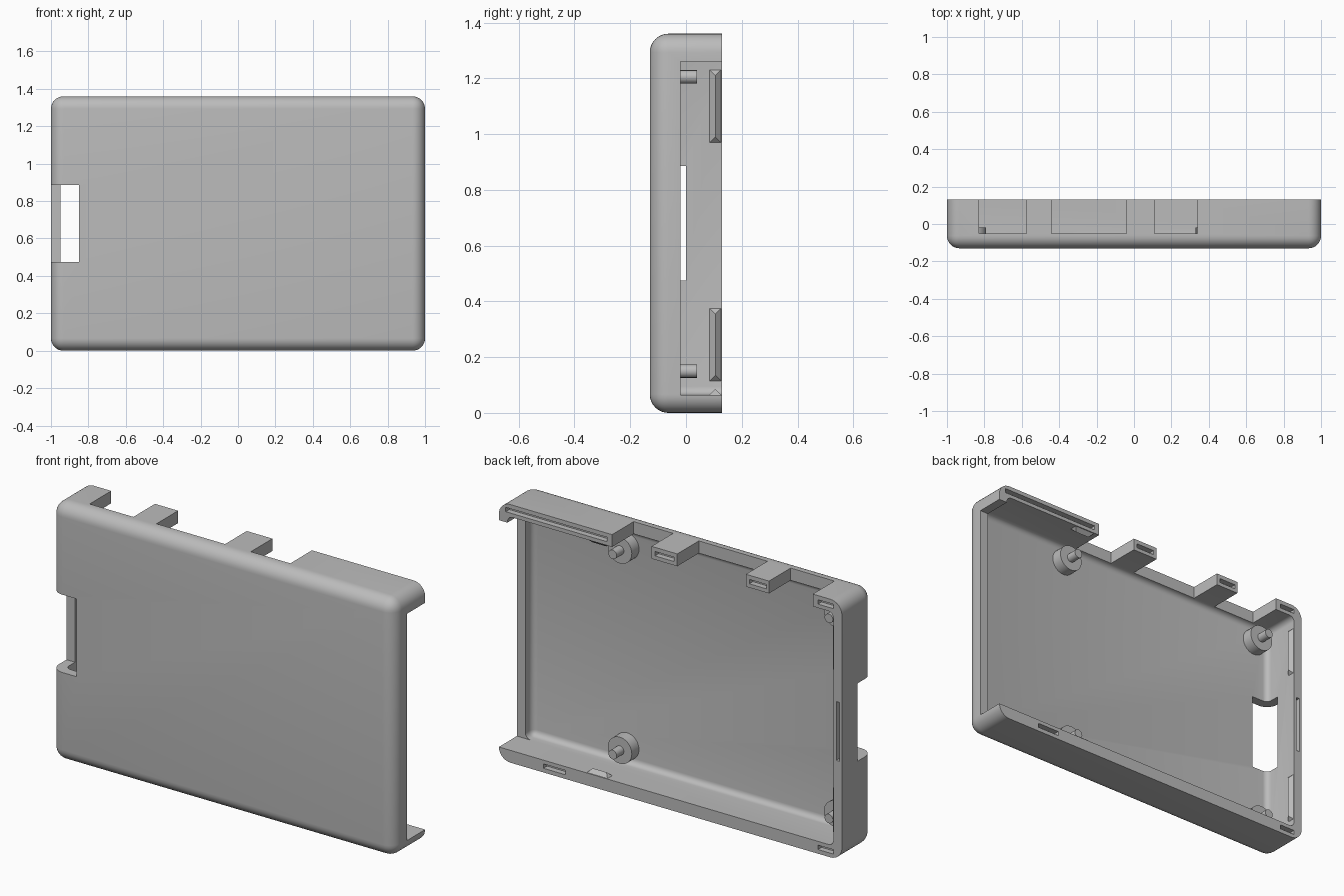
import bpy, bmesh, math
from mathutils import Vector

if "Cube" in bpy.data.objects:
    bpy.data.objects.remove(bpy.data.objects["Cube"])

grey = bpy.data.materials.new("light grey plastic")
grey.use_nodes = True
colour = (0.5, 0.5, 0.5, 1)
grey.diffuse_color = colour
grey.node_tree.nodes["Principled BSDF"].inputs["Base Color"].default_value = colour

BACK, FLOOR, TOP = 0.13, -0.08, 1.36
WALL_X, WALL_Z = 0.05, 0.065


def add_object(name, bm):
    bmesh.ops.recalc_face_normals(bm, faces=bm.faces)
    mesh = bpy.data.meshes.new(name)
    bm.to_mesh(mesh)
    bm.free()
    mesh.materials.append(grey)
    obj = bpy.data.objects.new(name, mesh)
    bpy.context.collection.objects.link(obj)
    return obj


def box(name, x, y, z, radius=0, segments=8):
    """Box from ranges, optionally rounded on every edge."""
    bm = bmesh.new()
    bmesh.ops.create_cube(bm, size=1)
    for v in bm.verts:
        v.co = Vector([r[0] if c < 0 else r[1] for c, r in zip(v.co, (x, y, z))])
    if radius:
        bmesh.ops.bevel(bm, geom=bm.edges[:], offset=radius, segments=segments,
                        profile=0.5, affect='EDGES')
    return add_object(name, bm)


def cut(target, cutter):
    """Subtract the cutter and discard it."""
    cutter.hide_render = True
    mod = target.modifiers.new("cut", 'BOOLEAN')
    mod.operation, mod.solver, mod.object = 'DIFFERENCE', 'EXACT', cutter
    bpy.ops.object.select_all(action='DESELECT')
    bpy.context.view_layer.objects.active = target
    target.select_set(True)
    bpy.ops.object.modifier_apply(modifier=mod.name)
    bpy.data.objects.remove(cutter)


def smooth(obj):
    bpy.ops.object.select_all(action='DESELECT')
    bpy.context.view_layer.objects.active = obj
    obj.select_set(True)
    bpy.ops.object.shade_smooth_by_angle(angle=math.radians(30))


def post(name, x, z, radius, y0, y1):
    bm = bmesh.new()
    bmesh.ops.create_cone(bm, cap_ends=True, segments=32, radius1=radius,
                          radius2=radius, depth=y1 - y0)
    obj = add_object(name, bm)
    obj.rotation_euler.x = math.pi / 2
    obj.location = (x, (y0 + y1) / 2, z)
    smooth(obj)


def ridge(name, origin, along, inward, length):
    """Snap ridge with a pointed section and tapered ends."""
    origin, along, inward = Vector(origin), Vector(along), Vector(inward)
    depth = Vector((0, 1, 0))
    bm = bmesh.new()
    for s in (-1, 1):
        for t in (-1, 1):
            bm.verts.new(origin + along * s * length / 2 + depth * t * 0.02)
        bm.verts.new(origin + along * s * (length / 2 - 0.02) + inward * 0.02)
    bmesh.ops.convex_hull(bm, input=bm.verts[:])
    add_object(name, bm)


# Rounded tray, trimmed flat at the open back
shell = box("case_shell", (-1, 1), (-BACK, 0.5), (0, TOP), 0.067)
cut(shell, box("trim", (-2, 2), (BACK, 1), (-1, 2)))
cut(shell, box("cavity", (WALL_X - 1, 1 - WALL_X), (FLOOR, 0.5),
               (WALL_Z, TOP - WALL_Z), 0.03, 5))

# Open side, side notch and gaps in the top wall
cut(shell, box("side_opening", (0.8, 1.2), (-0.02, 0.5), (WALL_Z, 1.26)))
cut(shell, box("notch", (-1.2, -0.85), (-0.5, 0), (0.475, 0.885)))
for x0, x1 in ((-0.83, -0.575), (-0.44, -0.04), (0.11, 0.34)):
    cut(shell, box("top_gap", (x0, x1), (-0.05, 0.5), (1.2, 1.5)))

# Narrow slots sunk into the back rim
SLOT = (BACK - 0.03, 0.3)
for x0, x1 in ((-0.95, -0.86), (-0.56, -0.46), (-0.02, 0.09), (0.37, 0.96)):
    cut(shell, box("top_slot", (x0, x1), SLOT, (1.315, 1.338)))
for x0, x1 in ((-0.95, -0.86), (0.61, 0.74)):
    cut(shell, box("bottom_slot", (x0, x1), SLOT, (0.022, 0.045)))
cut(shell, box("side_slot", (-0.985, -0.967), SLOT, (0.52, 0.83)))
smooth(shell)

# Stepped mounting posts
for x, side in ((-0.86, "right"), (0.4, "left")):
    for z, level in ((0.15, "lower"), (1.205, "upper")):
        post(f"{level}_{side}_boss", x, z, 0.07, FLOOR - 0.01, -0.02)
        post(f"{level}_{side}_pin", x, z, 0.024, -0.03, 0.04)

# Snap ridges on the inner walls
for z, level in ((0.245, "lower"), (1.1, "upper")):
    ridge(f"{level}_side_ridge", (WALL_X - 1, 0.105, z), (0, 0, 1), (1, 0, 0), 0.26)
ridge("bottom_ridge", (0.43, 0.105, WALL_Z), (1, 0, 0), (0, 0, 1), 0.12)
ridge("top_ridge", (0.43, 0.105, TOP - WALL_Z), (1, 0, 0), (0, 0, -1), 0.12)
